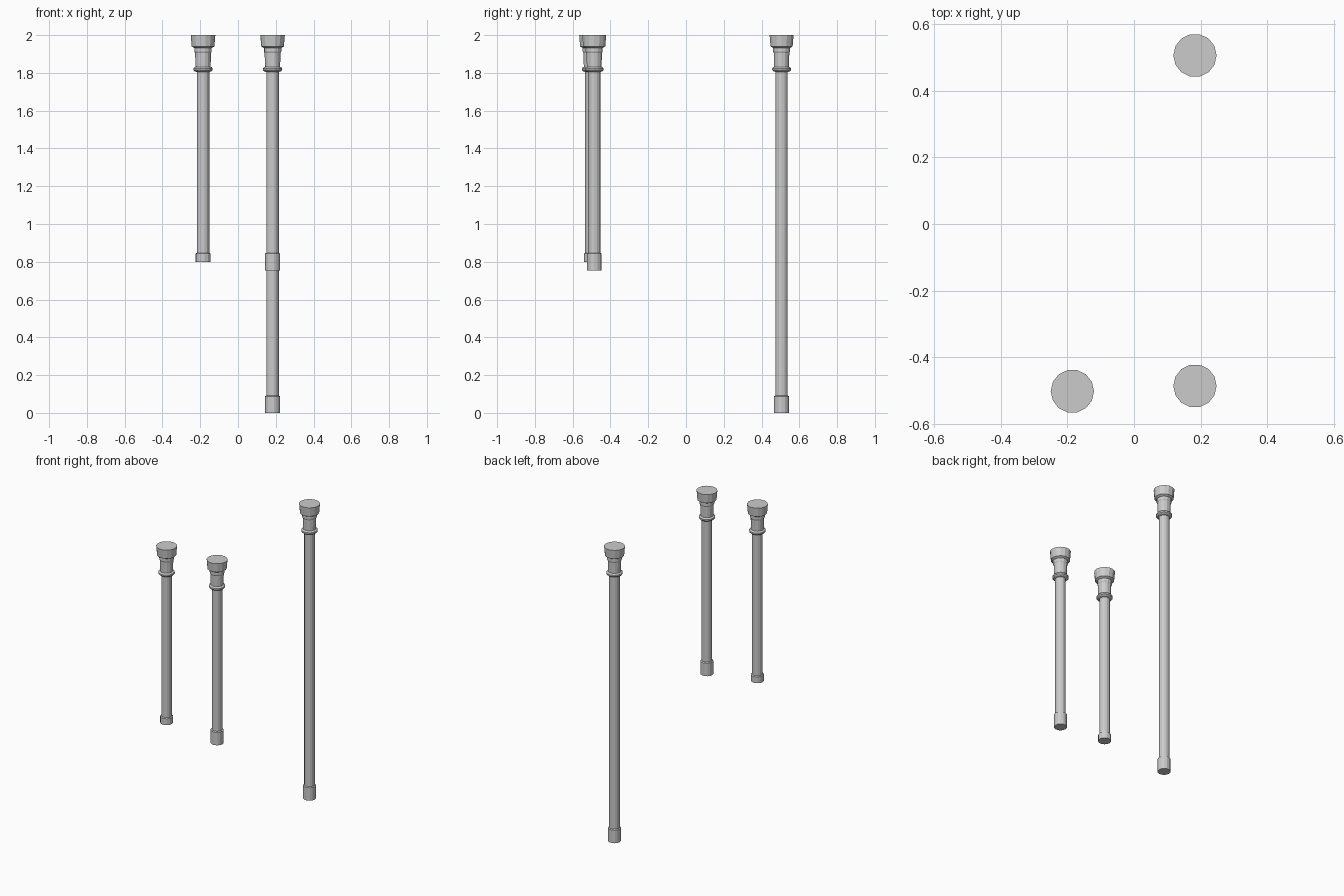
import bpy, bmesh, math

if "Cube" in bpy.data.objects:
    bpy.data.objects.remove(bpy.data.objects["Cube"])

SIDES = 14


def lathe(name, profile, x, y):
    """Closed, flat-faced turned part from (radius, height) points, bottom to top."""
    bm = bmesh.new()
    rings = []
    for r, z in profile:
        rings.append([bm.verts.new((r * math.cos(a), r * math.sin(a), z))
                      for a in (2 * math.pi * i / SIDES for i in range(SIDES))])
    for low, high in zip(rings, rings[1:]):
        for i in range(SIDES):
            j = (i + 1) % SIDES
            bm.faces.new((low[i], low[j], high[j], high[i]))
    bm.faces.new(rings[0][::-1])
    bm.faces.new(rings[-1])
    mesh = bpy.data.meshes.new(name)
    bm.to_mesh(mesh)
    bm.free()
    ob = bpy.data.objects.new(name, mesh)
    ob.location = (x, y, 0)
    bpy.context.collection.objects.link(ob)


# Name, position, foot bottom and foot top of each post
posts = [("back_right_post", 0.183, 0.506, 0.0, 0.088),
         ("front_right_post", 0.183, -0.486, 0.755, 0.843),
         ("front_left_post", -0.185, -0.502, 0.80, 0.843)]

for name, x, y, bottom, foot_top in posts:
    lathe(name, [
        (0.040, bottom), (0.040, foot_top), (0.033, foot_top + 0.004),   # foot and shaft
        (0.033, 1.805), (0.046, 1.809), (0.051, 1.815),                  # ring
        (0.051, 1.824), (0.046, 1.830), (0.040, 1.832),
        (0.042, 1.905), (0.046, 1.913), (0.046, 1.932),                  # neck
        (0.060, 1.940), (0.065, 2.0)], x, y)                             # cap
